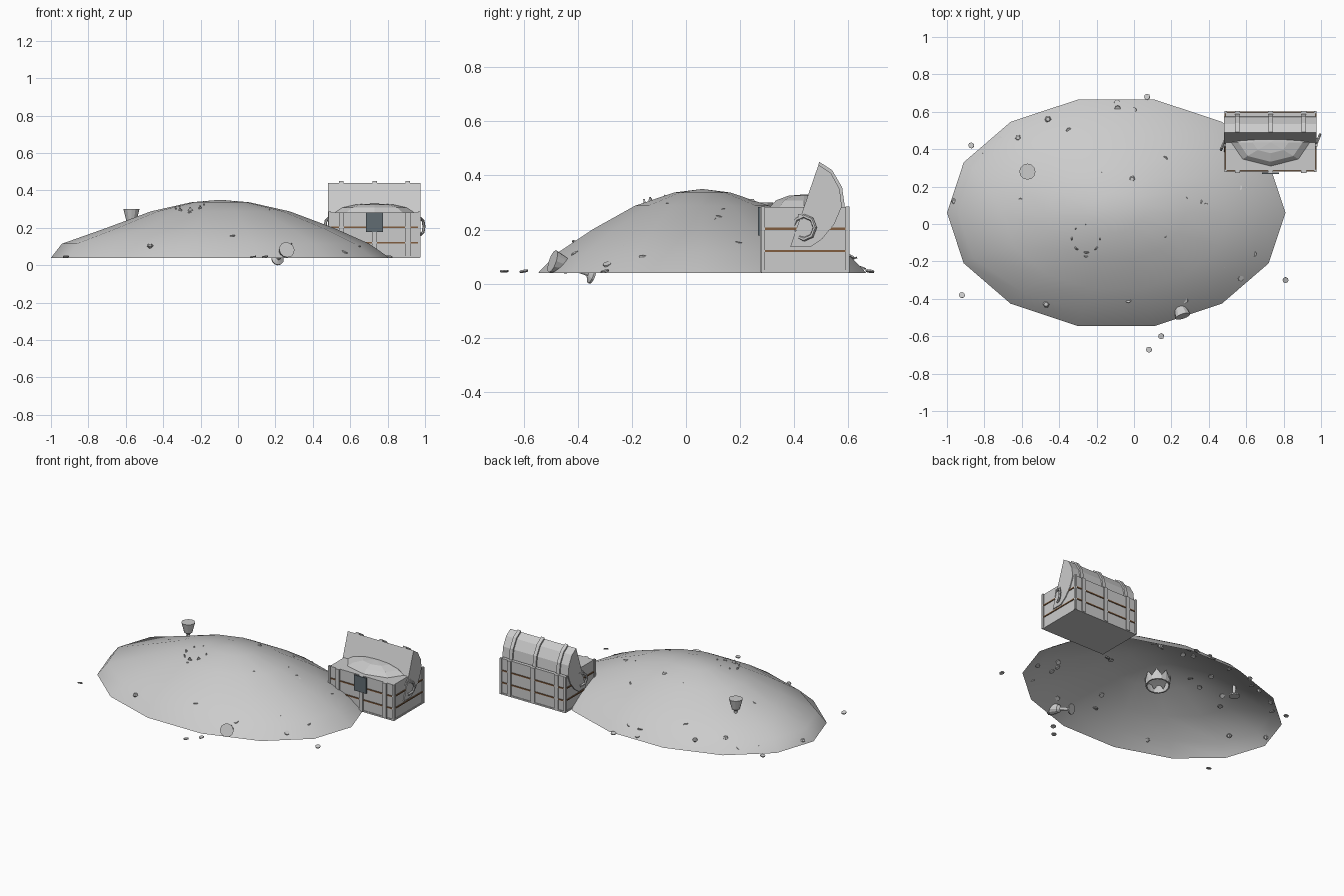
import bpy, bmesh, math, random
from mathutils import Vector, Matrix, Euler

if "Cube" in bpy.data.objects:
    bpy.data.objects.remove(bpy.data.objects["Cube"])

random.seed(4)
CX, CY, RX, RY = -0.095, 0.06, 0.905, 0.622
RINGS = [(1, .04), (.88, .115), (.67, .2), (.41, .288), (.17, .337), (0, .35)]


def material(name, color):
    m = bpy.data.materials.new(name)
    m.diffuse_color = (*color, 1)
    m.use_nodes = True
    m.node_tree.nodes["Principled BSDF"].inputs["Base Color"].default_value = m.diffuse_color
    return m


BROWN = material("brown", (.22, .11, .05))
IRON = material("dark_iron", (.12, .15, .17))


def finish(name, bm, mat=None, smooth=False, fix=True):
    if fix:
        bmesh.ops.recalc_face_normals(bm, faces=bm.faces)
    me = bpy.data.meshes.new(name)
    bm.to_mesh(me)
    bm.free()
    ob = bpy.data.objects.new(name, me)
    bpy.context.collection.objects.link(ob)
    if mat:
        me.materials.append(mat)
    if smooth:
        for p in me.polygons:
            p.use_smooth = True
    return ob


def box(name, x0, x1, y0, y1, z0, z1, mat=None):
    bm = bmesh.new()
    bmesh.ops.create_cube(bm, size=1)
    for v in bm.verts:
        v.co = Vector(((x0 + x1) / 2 + v.co.x * (x1 - x0),
                       (y0 + y1) / 2 + v.co.y * (y1 - y0),
                       (z0 + z1) / 2 + v.co.z * (z1 - z0)))
    return finish(name, bm, mat)


def prism(name, pts, x0, x1):
    """Extrude a (y, z) outline along x."""
    bm = bmesh.new()
    f = bm.faces.new([bm.verts.new((x0, y, z)) for y, z in pts])
    ext = bmesh.ops.extrude_face_region(bm, geom=[f])
    for v in ext["geom"]:
        if isinstance(v, bmesh.types.BMVert):
            v.co.x = x1
    if f.is_valid and not any(g is f for g in ext["geom"]) and len(bm.faces) == len(pts) + 1:
        bm.faces.new([v for v in f.verts])
    return finish(name, bm)


def lathe(name, profile, n, mw=Matrix(), sx=1, sy=1, smooth=False):
    bm = bmesh.new()
    rows = []
    for r, z in profile:
        k = 1 if r == 0 else n
        rows.append([bm.verts.new(mw @ Vector((sx * r * math.cos(math.tau * i / n),
                                               sy * r * math.sin(math.tau * i / n), z)))
                     for i in range(k)])
    for a, b in zip(rows, rows[1:]):
        for i in range(n):
            j = (i + 1) % n
            q = [a[i % len(a)], a[j % len(a)], b[j % len(b)], b[i % len(b)]]
            bm.faces.new(list(dict.fromkeys(q)))
    return finish(name, bm, None, smooth)


def mound_height(x, y):
    d = math.hypot((x - CX) / RX, (y - CY) / RY)
    for (r1, z1), (r0, z0) in zip(RINGS, RINGS[1:]):
        if r0 <= d <= r1:
            return z0 + (z1 - z0) * (d - r0) / (r1 - r0)
    return .045


# Open-bottomed treasure mound
mound = lathe("mound", RINGS, 14, Matrix.Translation((CX, CY, 0)), RX, RY, True)
for v in mound.data.vertices:
    if v.co.x < -.8 and v.co.z > .1:
        v.co.x -= .05

# Chest body with planks, straps and corner posts
X0, X1, Y0, Y1 = .49, .97, .285, .597
XM = (X0 + X1) / 2
box("chest_body", X0, X1, Y0, Y1, .045, .283)
box("chest_base_trim", X0 - .004, X1 + .004, Y0 - .004, Y1 + .004, .04, .05)
for z in (.121, .203):
    box("brown_band", X0 - .005, X1 + .005, Y0 - .005, Y1 + .005, z - .004, z + .004, BROWN)
for x in (.553, XM, .907):
    box("front_strap", x - .014, x + .014, Y0 - .011, Y0, .045, .283)
    box("back_strap", x - .014, x + .014, Y1, Y1 + .008, .045, .283)
for x in (X0, X1):
    for y in (Y0, Y1):
        box("corner_post", x - .007, x + .007, y - .007, y + .007, .042, .286)
box("lock_plate", XM - .045, XM + .045, .266, .276, .178, .283, IRON)

# Open lid, a solid half barrel leaning back, with three straps
LID = [(.385, .135), (.49, .44), (.535, .41), (.568, .35), (.576, .285),
       (.548, .22), (.503, .165), (.46, .135)]
prism("chest_lid", LID, X0 - .008, X1 + .006)
mid = Vector((.465, .285))
for x in (.553, XM, .907):
    outer = []
    for p in LID[1:]:
        d = (Vector(p) - mid).normalized() * .011
        outer.append((p[0] + d.x, p[1] + d.y))
    prism("lid_strap", LID[1:] + outer[::-1], x - .012, x + .012)

# Ring handles on both ends
for s in (-1, 1):
    bpy.ops.mesh.primitive_torus_add(
        major_segments=8, minor_segments=6, major_radius=.043, minor_radius=.008,
        location=(XM + s * (.5 * (X1 - X0) + .008), .437, .207),
        rotation=(math.pi / 8, math.pi / 2, 0))
    bpy.context.object.name = "ring_handle"
    box("handle_mount", XM + s * .24 - .01, XM + s * .24 + .01, .415, .46, .24, .258)

# Heap of treasure inside the chest
lathe("chest_heap", [(1, .28), (.8, .308), (.45, .325), (0, .33)], 8,
      Matrix.Translation((XM, .437, 0)), .215, .13)

# Goblets: one upright, one fallen
CUP = [(0, 0), (.034, 0), (.034, .008), (.01, .02), (.01, .085), (.026, .098),
       (.043, .165), (0, .165)]
lathe("upright_goblet", CUP, 12, Matrix.Translation((-.57, .28, .135)))
axis = Vector((.05, -.145, .05))
lathe("fallen_goblet", CUP, 12, Matrix.Translation((.21, -.345, .032)) @
      axis.to_track_quat('Z', 'Y').to_matrix().to_4x4())

# Half-buried crown: band with pointed tips
bm = bmesh.new()
N = 16
crown_m = Matrix.Translation((-.25, -.07, .245)) @ Euler((.12, -.1, 0)).to_matrix().to_4x4()
cols = []
for i in range(N):
    a = math.tau * i / N
    h = .078 if i % 2 == 0 else .03
    cols.append([bm.verts.new(crown_m @ Vector((r * math.cos(a), r * math.sin(a), z)))
                 for r, z in ((.075, 0), (.08, h), (.074, h), (.067, 0))])
for i in range(N):
    a, b = cols[i], cols[(i + 1) % N]
    for k in range(4):
        bm.faces.new((a[k], b[k], b[(k + 1) % 4], a[(k + 1) % 4]))
finish("crown", bm)


# Scattered coins, on the mound and around it
def coin(x, y, z, tilt):
    m = Matrix.Translation((x, y, z)) @ Euler(
        (random.uniform(-tilt, tilt), random.uniform(-tilt, tilt), 0)).to_matrix().to_4x4()
    lathe("coin", [(0, -.003), (.016, -.003), (.016, .003), (0, .003)], 8, m)


for x, y in ((.07, .68), (-.87, .42), (-.92, -.38), (.81, -.3), (.145, -.6), (.08, -.672)):
    coin(x, y, .046, .3)
for i in range(34):
    a, d = random.uniform(0, math.tau), math.sqrt(random.uniform(.03, .9))
    x, y = CX + RX * d * math.cos(a), CY + RY * d * math.sin(a)
    coin(x, y, mound_height(x, y) - .013, .5)

# Small gems
for x, y in ((-.01, .24), (-.46, .56), (-.47, -.43), (-.62, .46), (-.84, -.09), (-.96, .12)):
    m = Matrix.Translation((x, y, mound_height(x, y) - .006))
    lathe("gem", [(0, -.018), (.018, 0), (.011, .01), (0, .01)], 6, m)
